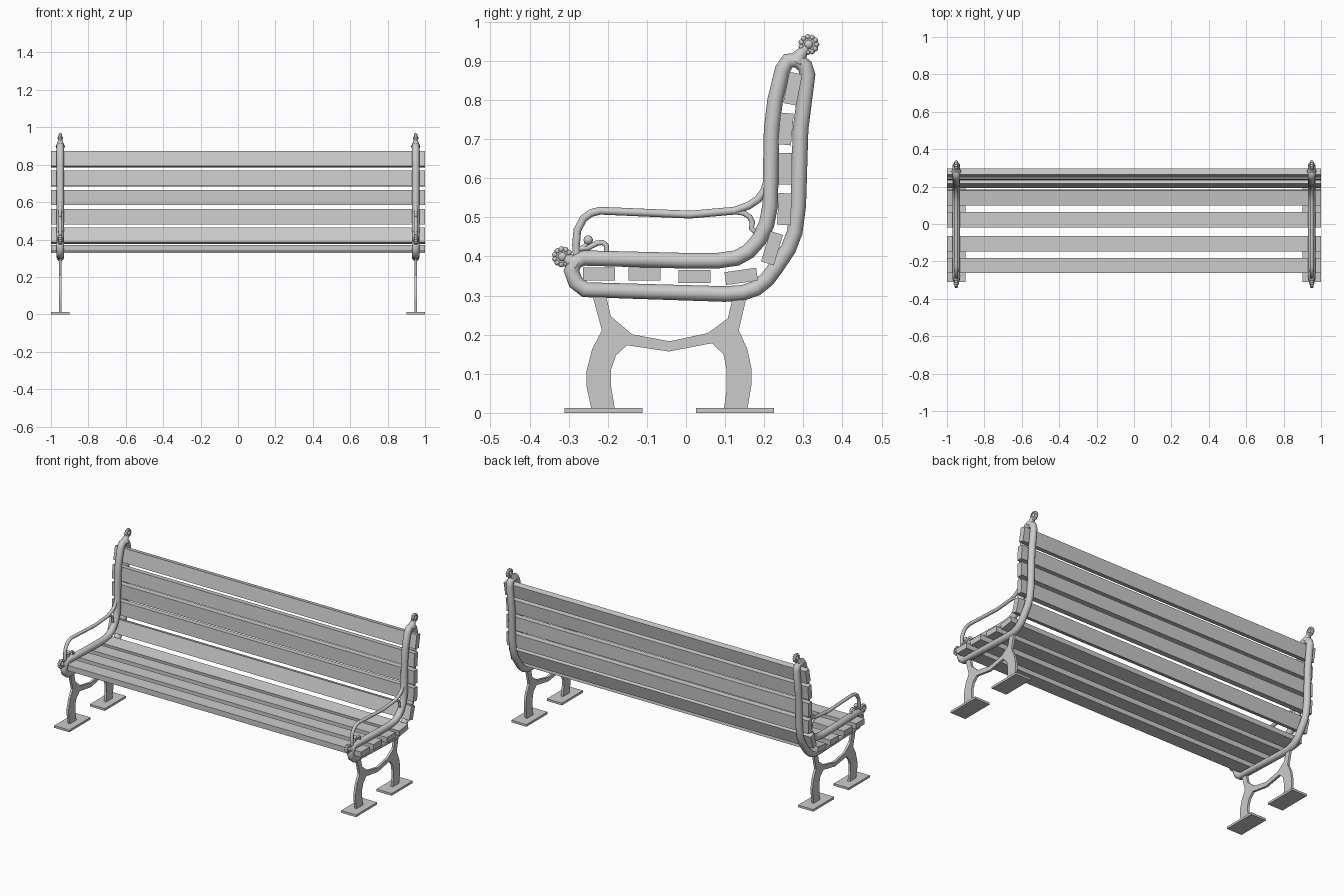
import bpy, bmesh
from math import radians, sin, cos, pi
from mathutils import Matrix, Vector

if "Cube" in bpy.data.objects:
    bpy.data.objects.remove(bpy.data.objects["Cube"])

SIDES = ((-0.95, "left"), (0.95, "right"))


def add_mesh(name, bm, smooth=False):
    me = bpy.data.meshes.new(name)
    bmesh.ops.recalc_face_normals(bm, faces=bm.faces[:])
    for f in bm.faces:
        f.smooth = smooth
    bm.to_mesh(me)
    bm.free()
    ob = bpy.data.objects.new(name, me)
    bpy.context.collection.objects.link(ob)
    return ob


def tube(name, x, pts, radius, closed=False, radii=None):
    """Round bar swept along a (y, z) path in the plane at x."""
    cu = bpy.data.curves.new(name, 'CURVE')
    cu.dimensions = '3D'
    cu.bevel_depth = radius
    cu.bevel_resolution = 4
    cu.use_fill_caps = True
    sp = cu.splines.new('POLY')
    sp.points.add(len(pts) - 1)
    for i, (y, z) in enumerate(pts):
        sp.points[i].co = (x, y, z, 1)
        sp.points[i].radius = radii[i] if radii else 1
    sp.use_cyclic_u = closed
    sp.use_smooth = True
    ob = bpy.data.objects.new(name, cu)
    bpy.context.collection.objects.link(ob)
    return ob


def slat(name, y, z, tilt, width, thick):
    bm = bmesh.new()
    m = (Matrix.Translation((0, y, z)) @ Matrix.Rotation(radians(tilt), 4, 'X')
         @ Matrix.Diagonal((2.0, width, thick, 1)))
    bmesh.ops.create_cube(bm, size=1, matrix=m)
    add_mesh(name, bm)


def rosette(name, x, y, z):
    """Disc with a domed centre and a ring of beads, facing sideways."""
    bm = bmesh.new()
    at = Matrix.Translation((x, y, z))
    bmesh.ops.create_cone(bm, cap_ends=True, segments=20, radius1=0.021, radius2=0.021,
                          depth=0.014, matrix=at @ Matrix.Rotation(pi / 2, 4, 'Y'))
    bmesh.ops.create_uvsphere(bm, u_segments=14, v_segments=8, radius=0.013,
                              matrix=at @ Matrix.Diagonal((1.15, 1, 1, 1)))
    for i in range(11):
        a = 2 * pi * i / 11
        off = Matrix.Translation((0, 0.0195 * cos(a), 0.0195 * sin(a)))
        bmesh.ops.create_uvsphere(bm, u_segments=10, v_segments=6, radius=0.0075,
                                  matrix=at @ off @ Matrix.Diagonal((1.4, 1, 1, 1)))
    ob = add_mesh(name, bm, True)
    for p in ob.data.polygons:
        p.use_smooth = len(p.vertices) < 10


# Wooden seat and back slats
for i, (y, z, t) in enumerate([(-0.222, 0.355, 0), (-0.106, 0.355, 0),
                               (0.022, 0.349, 0), (0.141, 0.349, 8)]):
    slat(f"seat_slat_{i + 1}", y, z, t, 0.082, 0.033)
for i, (y, z, t) in enumerate([(0.220, 0.421, 73), (0.252, 0.521, 87), (0.254, 0.624, 90),
                               (0.255, 0.726, 85), (0.273, 0.829, 79)]):
    slat(f"back_slat_{i + 1}", y, z, t, 0.081, 0.034)

# Side profiles as (y, z)
FRAME = [(-0.293, 0.363), (-0.282, 0.334), (-0.258, 0.315), (0.099, 0.304), (0.145, 0.307),
         (0.18, 0.319), (0.207, 0.341), (0.231, 0.373), (0.262, 0.42), (0.278, 0.462),
         (0.287, 0.53), (0.293, 0.726), (0.311, 0.864), (0.304, 0.887), (0.284, 0.903),
         (0.261, 0.9), (0.247, 0.878), (0.228, 0.8), (0.219, 0.726), (0.215, 0.529),
         (0.206, 0.482), (0.186, 0.442), (0.16, 0.413), (0.129, 0.396), (0.08, 0.389),
         (0.0, 0.389), (-0.262, 0.396), (-0.284, 0.386)]
ARM = [(-0.279, 0.4), (-0.281, 0.43), (-0.278, 0.467), (-0.262, 0.497), (-0.243, 0.511),
       (-0.22, 0.517), (0.01, 0.507), (0.124, 0.517), (0.16, 0.53), (0.185, 0.547),
       (0.2, 0.568), (0.21, 0.6)]
BACK_CURL = [(0.12, 0.516), (0.148, 0.511), (0.163, 0.501), (0.17, 0.487), (0.167, 0.472),
             (0.178, 0.462)]
FRONT_CURL = [(-0.285, 0.418), (-0.25, 0.422), (-0.228, 0.434), (-0.213, 0.436),
              (-0.204, 0.428), (-0.203, 0.41)]
LEG = [(-0.242, 0.31), (-0.215, 0.211), (-0.24, 0.163), (-0.255, 0.105), (-0.255, 0.07),
       (-0.242, 0.01), (-0.182, 0.01), (-0.192, 0.07), (-0.192, 0.11), (-0.179, 0.147),
       (-0.151, 0.173), (-0.044, 0.157), (0.066, 0.178), (0.096, 0.15), (0.104, 0.11),
       (0.104, 0.06), (0.097, 0.01), (0.157, 0.01), (0.168, 0.075), (0.168, 0.11),
       (0.157, 0.163), (0.135, 0.211), (0.158, 0.31), (0.123, 0.31), (0.107, 0.242),
       (0.056, 0.204), (-0.042, 0.183), (-0.138, 0.201), (-0.192, 0.247), (-0.207, 0.31)]

for x, side in SIDES:
    # Cast frame loop, armrest and scrolls
    tube(f"{side}_frame", x, FRAME, 0.02, closed=True)
    tube(f"{side}_armrest", x, ARM, 0.01)
    tube(f"{side}_armrest_back_scroll", x, BACK_CURL, 0.007)
    tube(f"{side}_armrest_front_scroll", x, FRONT_CURL, 0.007)
    tube(f"{side}_scroll_stem", x, [(-0.272, 0.419), (-0.258, 0.426), (-0.25, 0.44)], 0.006)
    bm = bmesh.new()
    bmesh.ops.create_uvsphere(bm, u_segments=14, v_segments=8, radius=0.012,
                              matrix=Matrix.Translation((x, -0.25, 0.442)))
    add_mesh(f"{side}_scroll_ball", bm, True)

    # Necks and rosettes at the top and the front
    tube(f"{side}_top_neck", x, [(0.281, 0.897), (0.293, 0.916), (0.309, 0.937)], 0.01,
         radii=[2.5, 1.7, 0.9])
    tube(f"{side}_front_neck", x, [(-0.278, 0.38), (-0.298, 0.39), (-0.316, 0.398)], 0.01,
         radii=[2.2, 1.6, 0.9])
    rosette(f"{side}_top_rosette", x, 0.314, 0.942)
    rosette(f"{side}_front_rosette", x, -0.316, 0.399)

    # Flat leg plate with its bridge
    bm = bmesh.new()
    face = bm.faces.new([bm.verts.new((x - 0.007, y, z)) for y, z in LEG])
    ext = bmesh.ops.extrude_face_region(bm, geom=[face])["geom"]
    bmesh.ops.translate(bm, vec=Vector((0.014, 0, 0)),
                        verts=[v for v in ext if isinstance(v, bmesh.types.BMVert)])
    add_mesh(f"{side}_legs", bm)

    # Foot plates
    for y, end in ((-0.211, "front"), (0.125, "back")):
        bm = bmesh.new()
        bmesh.ops.create_cube(bm, size=1, matrix=Matrix.Translation((x, y, 0.0065))
                              @ Matrix.Diagonal((0.1, 0.199, 0.013, 1)))
        add_mesh(f"{side}_{end}_foot", bm)
